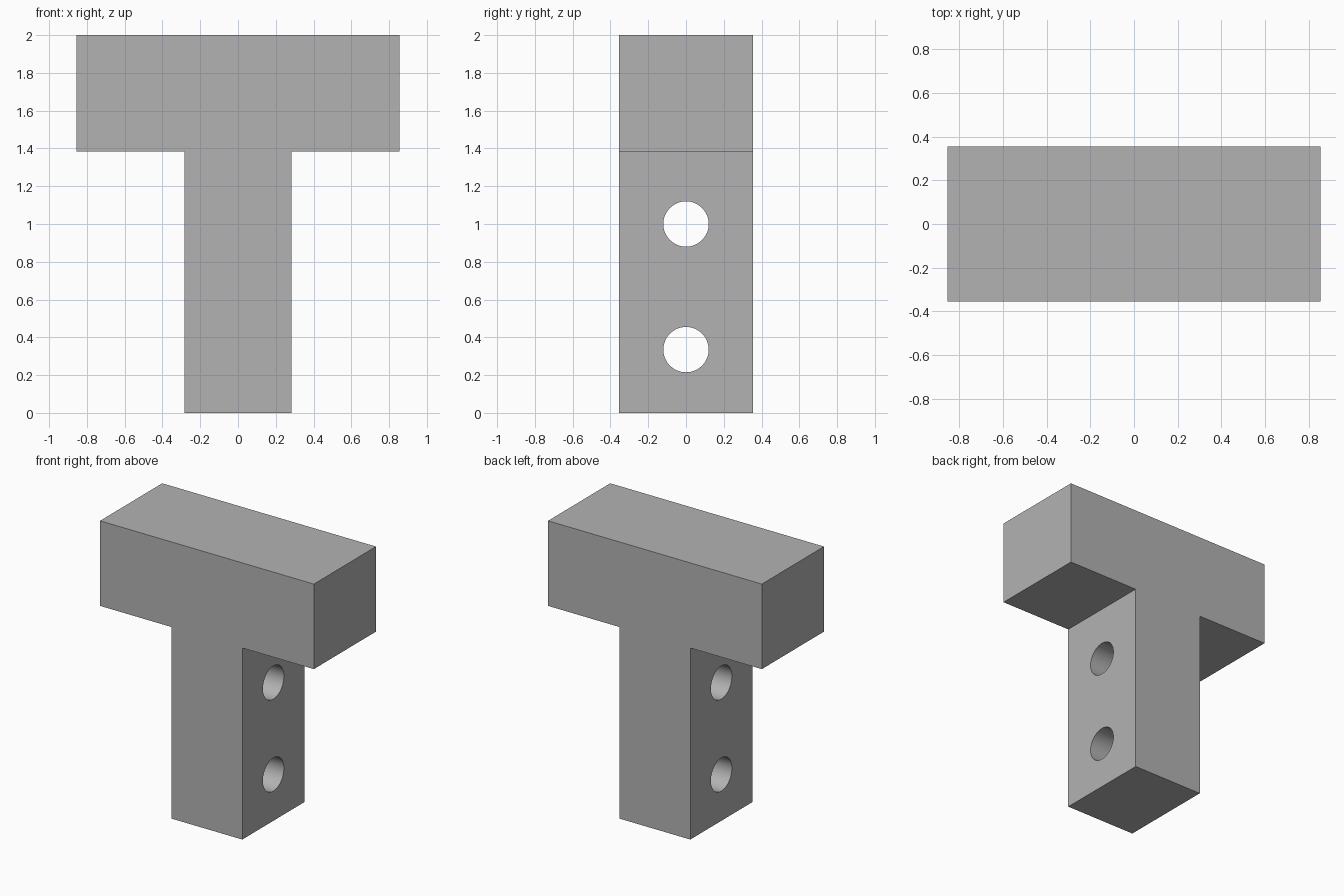
import bpy
import bmesh
from math import radians

cube = bpy.data.objects.get("Cube")
if cube:
    bpy.data.objects.remove(cube, do_unlink=True)

HALF_DEPTH = 0.355
HALF_BAR = 0.855
HALF_STEM = 0.283
BAR_BOTTOM = 1.385
HEIGHT = 2.0
HOLE_RADIUS = 0.12
HOLE_HEIGHTS = (0.335, 1.0)

grey = bpy.data.materials.new("plain grey")
grey.use_nodes = True
colour = (0.45, 0.45, 0.45, 1)
grey.diffuse_color = colour
grey.node_tree.nodes["Principled BSDF"].inputs["Base Color"].default_value = colour

# T-shaped block: mirrored outline extruded front to back
half = [(HALF_STEM, 0), (HALF_STEM, BAR_BOTTOM), (HALF_BAR, BAR_BOTTOM), (HALF_BAR, HEIGHT)]
outline = half + [(-x, z) for x, z in reversed(half)]
bm = bmesh.new()
face = bm.faces.new([bm.verts.new((x, -HALF_DEPTH, z)) for x, z in outline])
extruded = bmesh.ops.extrude_face_region(bm, geom=[face])["geom"]
moved = [v for v in extruded if isinstance(v, bmesh.types.BMVert)]
bmesh.ops.translate(bm, verts=moved, vec=(0, 2 * HALF_DEPTH, 0))
bmesh.ops.recalc_face_normals(bm, faces=bm.faces)
mesh = bpy.data.meshes.new("t_block")
bm.to_mesh(mesh)
bm.free()
mesh.materials.append(grey)
block = bpy.data.objects.new("t_block", mesh)
bpy.context.collection.objects.link(block)

# Round holes bored sideways through the stem
for z in HOLE_HEIGHTS:
    bpy.ops.mesh.primitive_cylinder_add(vertices=64, radius=HOLE_RADIUS, depth=1,
                                        location=(0, 0, z), rotation=(0, radians(90), 0))
    cutter = bpy.context.object
    cutter.name = "hole_cutter"
    cutter.hide_render = True
    cutter.data.materials.append(grey)
    bore = block.modifiers.new("bore", "BOOLEAN")
    bore.operation = "DIFFERENCE"
    bore.solver = "EXACT"
    bore.object = cutter
    bpy.ops.object.select_all(action="DESELECT")
    block.select_set(True)
    bpy.context.view_layer.objects.active = block
    bpy.ops.object.modifier_apply(modifier=bore.name)
    bpy.data.objects.remove(cutter, do_unlink=True)

bpy.ops.object.shade_smooth_by_angle(angle=radians(30))
